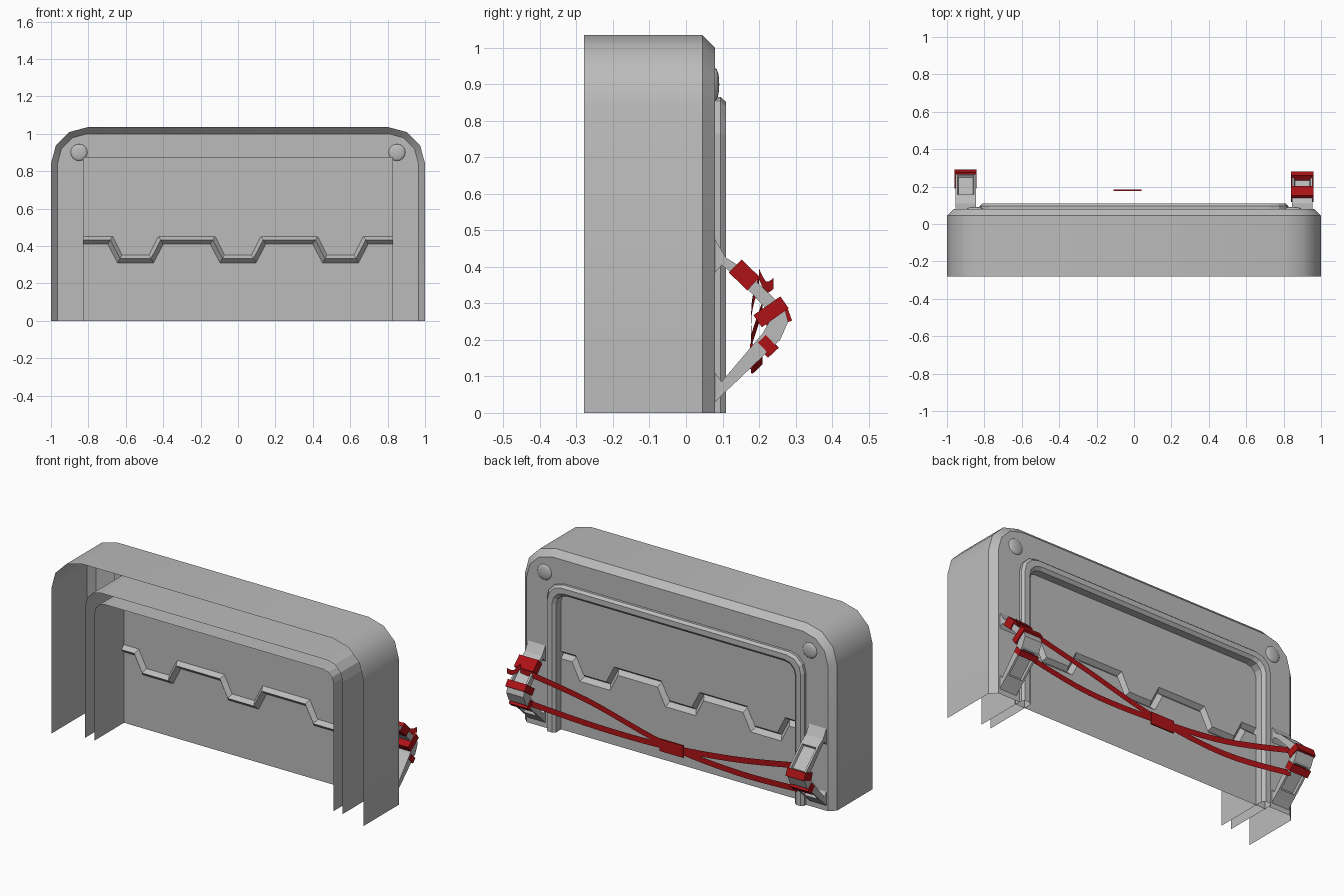
import bpy, bmesh, math
from mathutils import Matrix, Vector

cube = bpy.data.objects.get("Cube")
if cube:
    bpy.data.objects.remove(cube, do_unlink=True)


def material(name, rgb):
    m = bpy.data.materials.new(name)
    m.use_nodes = True
    m.diffuse_color = (*rgb, 1)
    m.node_tree.nodes["Principled BSDF"].inputs["Base Color"].default_value = (*rgb, 1)
    return m


GREY = material("plain grey", (0.5, 0.5, 0.5))
RED = material("strap red", (0.42, 0.006, 0.008))


def finish(name, bm, mat, smooth=False):
    me = bpy.data.meshes.new(name)
    bm.to_mesh(me)
    bm.free()
    ob = bpy.data.objects.new(name, me)
    bpy.context.collection.objects.link(ob)
    me.materials.append(mat)
    if smooth:
        bpy.ops.object.select_all(action='DESELECT')
        ob.select_set(True)
        bpy.context.view_layer.objects.active = ob
        bpy.ops.object.shade_smooth_by_angle(angle=math.radians(35))
    return ob


def sheet(name, rows, mat, smooth=False):
    """Skin a surface across rows holding equal numbers of points."""
    bm = bmesh.new()
    grid = [[bm.verts.new(p) for p in row] for row in rows]
    for a, b in zip(grid, grid[1:]):
        for i in range(len(a) - 1):
            bm.faces.new((a[i], a[i + 1], b[i + 1], b[i]))
    return finish(name, bm, mat, smooth)


def arch(w, h, r, y):
    """Open-bottomed arch with rounded upper corners."""
    half = [(w, 0)]
    for k in range(4):
        a = math.radians(30 * k)
        half.append((w - r + r * math.cos(a), h - r + r * math.sin(a)))
    pts = half + [(-x, z) for x, z in reversed(half)]
    return [(x, y, z) for x, z in pts]


# Outer shell with chamfered rim and back plate around the ridge
sheet("outer_shell", [
    arch(1, 1.035, 0.195, -0.28), arch(1, 1.035, 0.195, 0.045),
    arch(0.965, 1.0, 0.16, 0.08), arch(0.825, 0.865, 0.1, 0.08)], GREY, True)

# Raised ridge whose walls run forward inside the shell
sheet("ridge_frame", [
    arch(0.825, 0.865, 0.1, -0.22), arch(0.825, 0.865, 0.1, 0.095),
    arch(0.812, 0.852, 0.09, 0.11), arch(0.782, 0.822, 0.075, 0.11),
    arch(0.765, 0.805, 0.065, 0.095), arch(0.765, 0.805, 0.065, -0.22)], GREY)

# Centre panel with a zigzag groove: (x, is low, slide towards the pit)
zig = [(-0.83, 0, 0)]
for c in (-0.548, 0, 0.548):
    zig += [(c - 0.148, 0, 1), (c - 0.097, 1, 1), (c + 0.097, 1, -1), (c + 0.148, 0, -1)]
zig.append((0.83, 0, 0))


def zig_row(t, y):
    return [(x + s * 0.025 * t, y, (0.31 if low else 0.41) + 0.042 * t) for x, low, s in zig]


def flat_row(z):
    return [(x, 0.05, z) for x, low, s in zig]


sheet("centre_panel", [flat_row(0), zig_row(0, 0.05), zig_row(0.55, 0.025),
                       zig_row(1, 0.05), flat_row(0.875)], GREY)

# Clasp outline in side profile
OUTER = [(0.08, 0.03), (0.105, 0.055), (0.13, 0.078), (0.258, 0.2), (0.28, 0.25),
         (0.27, 0.287), (0.15, 0.4), (0.11, 0.425), (0.08, 0.475)]
INNER = [(0.08, 0.385), (0.098, 0.405), (0.135, 0.375), (0.218, 0.287), (0.228, 0.25),
         (0.21, 0.218), (0.11, 0.1), (0.097, 0.085), (0.08, 0.11)]


def clasp(name, side):
    bm = bmesh.new()
    n = len(OUTER)
    x0, x1 = side * 0.9 - 0.055, side * 0.9 + 0.055
    left = [bm.verts.new((x0, y, z)) for y, z in OUTER + INNER]
    right = [bm.verts.new((x1, y, z)) for y, z in OUTER + INNER]
    m = 2 * n
    band = [bm.faces.new((left[i], left[(i + 1) % m], right[(i + 1) % m], right[i]))
            for i in range(m)]
    for ring in (left, right):
        for i in range(n - 1):
            bm.faces.new((ring[i], ring[i + 1], ring[m - 2 - i], ring[m - 1 - i]))
    bmesh.ops.recalc_face_normals(bm, faces=bm.faces)
    # Sunken windows on the two long outer faces
    for i in (2, 5):
        bmesh.ops.inset_region(bm, faces=[band[i]], thickness=0.016)
        bmesh.ops.inset_region(bm, faces=[band[i]], thickness=0.006, depth=-0.014)
    return finish(name, bm, GREY)


def block(name, loc, size, tilt, mat, roll=0):
    bm = bmesh.new()
    mx = (Matrix.Translation(loc) @ Matrix.Rotation(math.radians(tilt), 4, 'X')
          @ Matrix.Rotation(math.radians(roll), 4, 'Z') @ Matrix.Diagonal((*size, 1)))
    bmesh.ops.create_cube(bm, size=1, matrix=mx)
    return finish(name, bm, mat)


for side, label in ((1, "left"), (-1, "right")):
    clasp(label + "_clasp", side)
    # Low round bump in the upper corner
    bm = bmesh.new()
    bmesh.ops.create_uvsphere(bm, u_segments=16, v_segments=8, radius=0.045,
                              matrix=Matrix.Translation((side * 0.85, 0.08, 0.9))
                              @ Matrix.Diagonal((1, 0.25, 1, 1)))
    finish(label + "_corner_bump", bm, GREY, True)


# Flat straps crossing at the middle
def ribbon(name, pts, width):
    pts = [Vector(p) for p in pts]
    fine = []
    for i in range(len(pts) - 1):
        p0, p1, p2 = pts[max(i - 1, 0)], pts[i], pts[i + 1]
        p3 = pts[min(i + 2, len(pts) - 1)]
        for k in range(6):
            t = k / 6
            fine.append(0.5 * (2 * p1 + (p2 - p0) * t + (2 * p0 - 5 * p1 + 4 * p2 - p3) * t ** 2
                               + (3 * p1 - p0 - 3 * p2 + p3) * t ** 3))
    fine.append(pts[-1])
    up = Vector((0, 0, width / 2))
    sheet(name, [[p - up for p in fine], [p + up for p in fine]], RED)


ribbon("upper_left_strap", [(0.92, 0.2, 0.36), (0.5, 0.18, 0.285), (0, 0.18, 0.165),
                            (-0.45, 0.18, 0.125), (-0.86, 0.21, 0.15)], 0.034)
ribbon("lower_left_strap", [(0.88, 0.21, 0.19), (0.45, 0.18, 0.15), (0, 0.18, 0.155),
                            (-0.45, 0.18, 0.2), (-0.88, 0.21, 0.29)], 0.034)
block("strap_knot", (-0.035, 0.18, 0.155), (0.15, 0.008, 0.07), 0, RED)

# Strap wraps around the clasps, and a loose end
block("left_upper_wrap", (0.9, 0.16, 0.378), (0.122, 0.07, 0.05), -44, RED)
block("left_middle_wrap", (0.9, 0.233, 0.277), (0.122, 0.09, 0.04), 35, RED)
block("left_lower_wrap", (0.9, 0.225, 0.185), (0.118, 0.03, 0.05), 44, RED)
block("right_middle_wrap", (-0.9, 0.25, 0.262), (0.118, 0.07, 0.045), 20, RED)
block("right_lower_wrap", (-0.9, 0.222, 0.183), (0.118, 0.04, 0.05), 44, RED)
ribbon("strap_loose_end", [(0.92, 0.2, 0.38), (0.95, 0.22, 0.345), (0.98, 0.24, 0.355)], 0.03)
